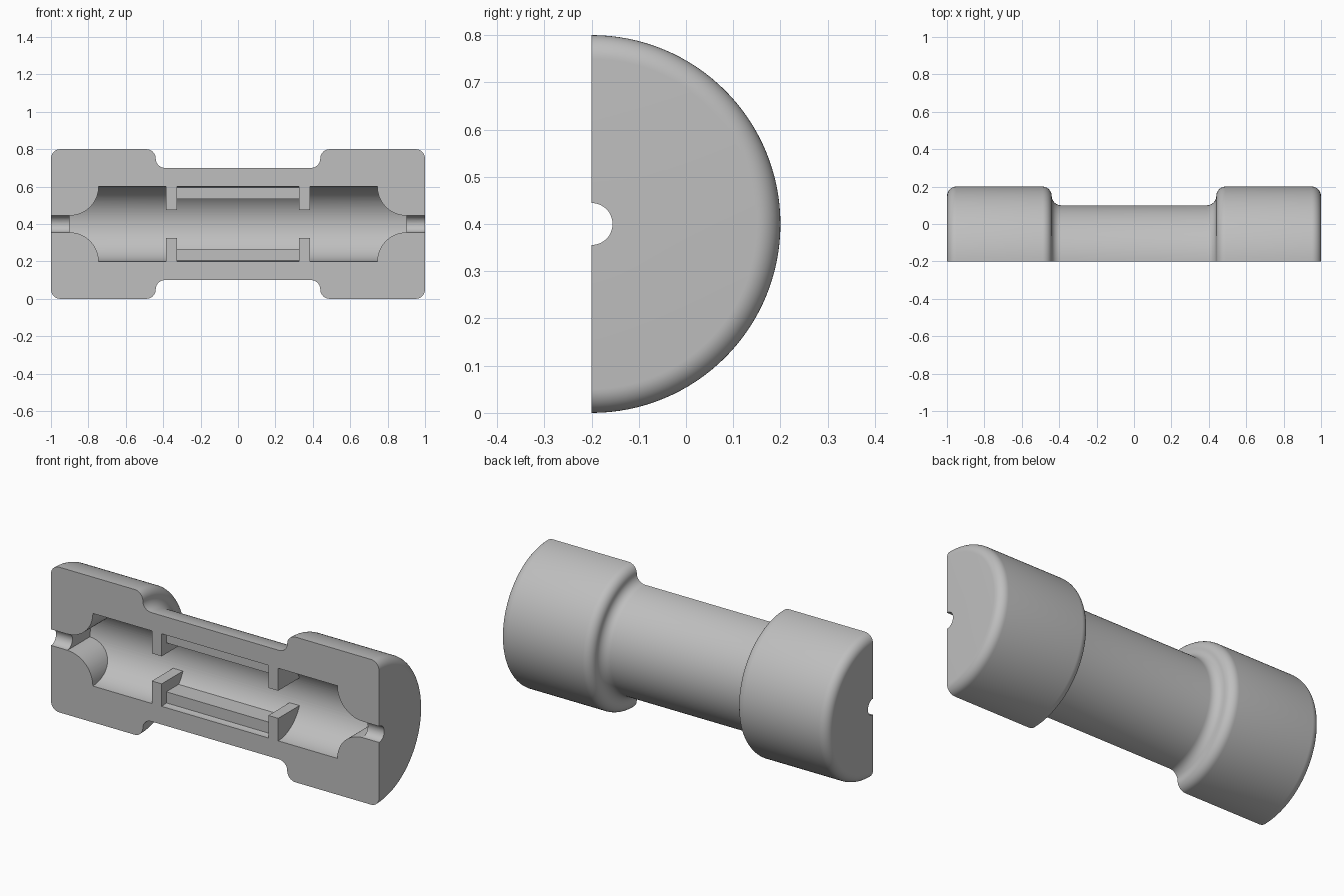
import bpy, bmesh
from math import sin, cos, pi
from mathutils import Matrix, Vector

cube = bpy.data.objects.get("Cube")
if cube:
    bpy.data.objects.remove(cube)

AXIS = Vector((0, -0.2, 0.4))   # centre line of the turned shape, on the flat face


def to_object(bm, name):
    bmesh.ops.recalc_face_normals(bm, faces=bm.faces)
    mesh = bpy.data.meshes.new(name)
    bm.to_mesh(mesh)
    bm.free()
    ob = bpy.data.objects.new(name, mesh)
    bpy.context.collection.objects.link(ob)
    return ob


def arc(cx, cz, r, a0, a1, n=10):
    return [(cx + r * cos(a0 + (a1 - a0) * i / n), cz + r * sin(a0 + (a1 - a0) * i / n))
            for i in range(n + 1)]


def prism(name, outline, y0, y1):
    """Extrude an outline of (x, height from axis) along y."""
    bm = bmesh.new()
    face = bm.faces.new([bm.verts.new((x, y0, AXIS.z + z)) for x, z in outline])
    new = bmesh.ops.extrude_face_region(bm, geom=[face])["geom"]
    bmesh.ops.translate(bm, vec=(0, y1 - y0, 0),
                        verts=[v for v in new if isinstance(v, bmesh.types.BMVert)])
    return to_object(bm, name)


def box(name, x0, x1, z0, z1, y0, y1):
    return prism(name, [(x0, z0), (x1, z0), (x1, z1), (x0, z1)], y0, y1)


def rod(name, r, length, centre, axis, segments):
    bm = bmesh.new()
    turn = Matrix.Rotation(pi / 2, 4, "Y" if axis == "X" else "X")
    bmesh.ops.create_cone(bm, cap_ends=True, segments=segments, radius1=r, radius2=r,
                          depth=length, matrix=Matrix.Translation(centre) @ turn)
    return to_object(bm, name)


def subtract(ob, cutter):
    mod = ob.modifiers.new("cut", "BOOLEAN")
    mod.operation, mod.solver, mod.object = "DIFFERENCE", "EXACT", cutter
    bpy.context.view_layer.update()
    result = bpy.data.meshes.new_from_object(
        ob.evaluated_get(bpy.context.evaluated_depsgraph_get()))
    ob.modifiers.clear()
    ob.data = result
    bpy.data.objects.remove(cutter)


# Outer half shell: turned profile with rounded heads and a narrower grip
R, GRIP, F, STEP = 0.4, 0.3, 0.05, 0.44
right = (arc(STEP - F, GRIP + F, F, -pi / 2, 0)
         + arc(STEP + F, R - F, F, pi, pi / 2)
         + arc(1 - F, R - F, F, pi / 2, 0) + [(1, 0)])
profile = [(-x, z) for x, z in reversed(right)] + right
bm = bmesh.new()
verts = [bm.verts.new((x, AXIS.y, AXIS.z + z)) for x, z in profile]
edges = [bm.edges.new(pair) for pair in zip(verts, verts[1:])]
bmesh.ops.spin(bm, geom=verts + edges, cent=AXIS, axis=(1, 0, 0),
               angle=-pi, steps=64, use_duplicate=False)
bmesh.ops.remove_doubles(bm, verts=bm.verts, dist=1e-5)
bmesh.ops.holes_fill(bm, edges=[e for e in bm.edges if e.is_boundary], sides=0)
body = to_object(bm, "half_shell")

# Cavity: a round bore, less the solid features left standing inside it
CAV = 0.2
cavity = rod("cavity_cutter", CAV, 1.8, AXIS, "X", 128)
for s in (-1, 1):
    for t in (-1, 1):
        # rounded shoulder with a peg hole
        outline = arc(0.9, -CAV, 0.155, pi, pi / 2, 20)
        outline += [(0.95, -0.045), (0.95, -0.3), (0.745, -0.3)]
        shoulder = prism("shoulder", [(s * x, t * z) for x, z in outline], -0.5, 0.1)
        peg = rod("peg_hole", 0.05, 1.0, (s * 0.835, -0.2, AXIS.z + t * 0.131), "Y", 40)
        subtract(shoulder, peg)
        subtract(cavity, shoulder)
        # upright stop
        subtract(cavity, box("stop", s * 0.325, s * 0.385, t * 0.076, t * 0.3, -0.5, 0.1))
for t in (-1, 1):
    # recessed ledge between the stops
    subtract(cavity, box("ledge", -0.35, 0.35, t * 0.135, t * 0.3, -0.16, 0.1))
subtract(body, cavity)

# Opening through both ends
subtract(body, rod("end_hole", 0.0445, 2.4, AXIS, "X", 48))

# Material and shading
grey = bpy.data.materials.new("plain_grey")
grey.use_nodes = True
colour = (0.52, 0.52, 0.52, 1)
grey.diffuse_color = colour
grey.node_tree.nodes["Principled BSDF"].inputs["Base Color"].default_value = colour
body.data.materials.clear()
body.data.materials.append(grey)
for p in body.data.polygons:
    p.material_index = 0

bpy.ops.object.select_all(action="DESELECT")
body.select_set(True)
bpy.context.view_layer.objects.active = body
bpy.ops.object.shade_smooth_by_angle(angle=pi / 6)
